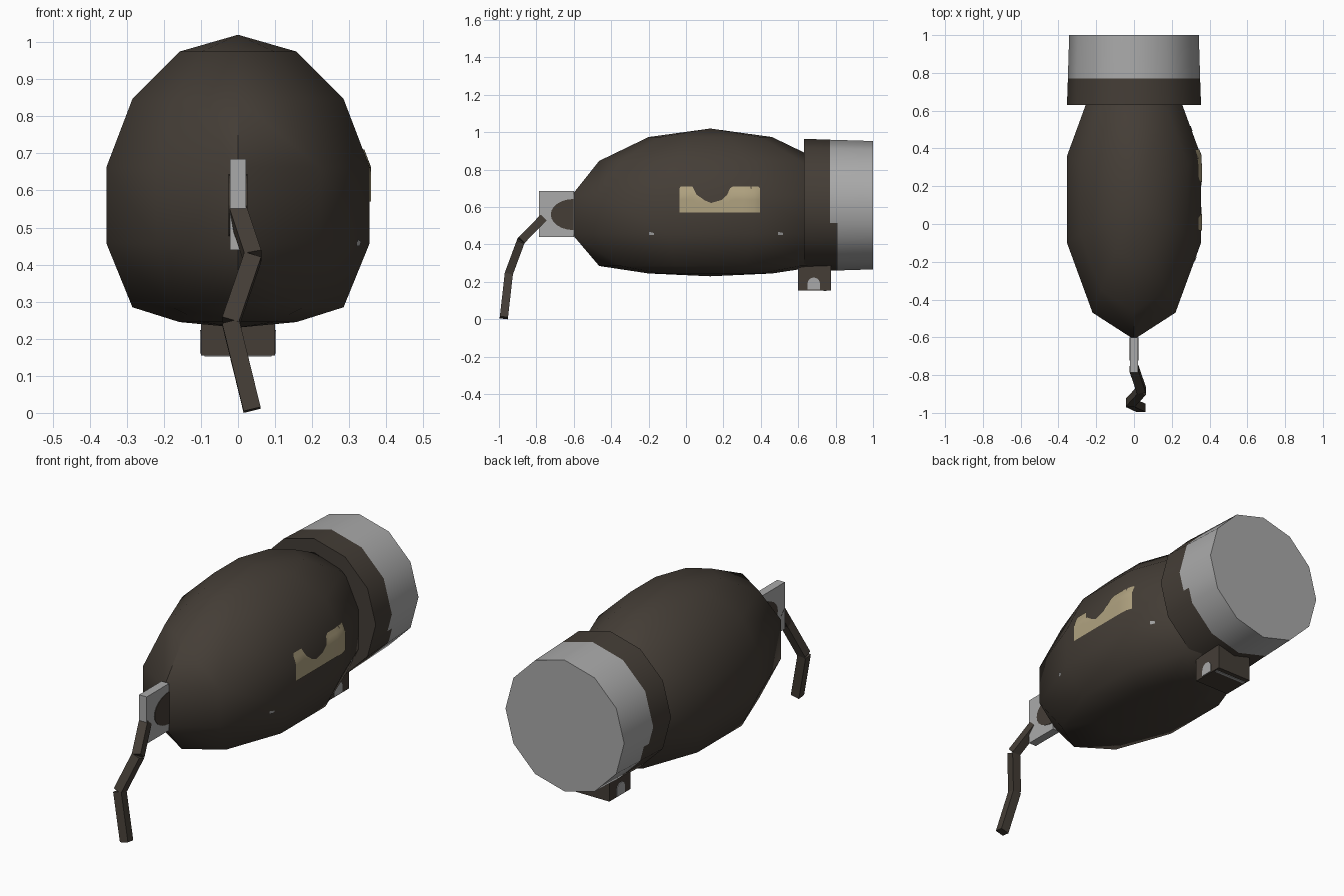
import bpy, bmesh, math
from mathutils import Matrix, Vector
from mathutils.bvhtree import BVHTree

if "Cube" in bpy.data.objects:
    bpy.data.objects.remove(bpy.data.objects["Cube"], do_unlink=True)


def material(name, rgb):
    m = bpy.data.materials.new(name)
    m.use_nodes = True
    m.diffuse_color = (*rgb, 1)
    m.node_tree.nodes["Principled BSDF"].inputs["Base Color"].default_value = (*rgb, 1)
    return m


DARK = material("dark brown", (0.058, 0.047, 0.037))
GRAY = material("light gray", (0.40, 0.40, 0.40))
TAN = material("tan label", (0.434, 0.362, 0.216))


def finish(name, bm, mats, smooth=None):
    bmesh.ops.recalc_face_normals(bm, faces=bm.faces)
    mesh = bpy.data.meshes.new(name)
    bm.to_mesh(mesh)
    bm.free()
    ob = bpy.data.objects.new(name, mesh)
    bpy.context.collection.objects.link(ob)
    for m in mats:
        mesh.materials.append(m)
    if smooth:
        bpy.ops.object.select_all(action='DESELECT')
        ob.select_set(True)
        bpy.context.view_layer.objects.active = ob
        bpy.ops.object.shade_smooth_by_angle(angle=math.radians(smooth))
    return ob


def lathe(profile, sides, start=0.0):
    """Revolve (radius, height) pairs around z."""
    bm = bmesh.new()
    rings = []
    for r, h in profile:
        angles = [start + math.tau * k / sides for k in range(sides)]
        rings.append([bm.verts.new((r * math.cos(a), r * math.sin(a), h)) for a in angles])
    for a, b in zip(rings, rings[1:]):
        for k in range(sides):
            n = (k + 1) % sides
            bm.faces.new((a[k], a[n], b[n], b[k]))
    bmesh.ops.remove_doubles(bm, verts=bm.verts, dist=0.0001)
    return bm


def box(name, low, high, mat):
    low, high = Vector(low), Vector(high)
    bm = bmesh.new()
    bmesh.ops.create_cube(bm, size=1, matrix=Matrix.Translation((low + high) / 2)
                          @ Matrix.Diagonal((*(high - low), 1)))
    return finish(name, bm, [mat])


def side_plate(name, outline, x, mat, thick=0.006):
    """Thin plate with a (y, z) outline, centred on the given x."""
    bm = bmesh.new()
    face = bm.faces.new([bm.verts.new((x - thick / 2, y, z)) for y, z in outline])
    out = bmesh.ops.extrude_face_region(bm, geom=[face])
    verts = [v for v in out["geom"] if isinstance(v, bmesh.types.BMVert)]
    bmesh.ops.translate(bm, verts=verts, vec=(thick, 0, 0))
    return finish(name, bm, [mat])


def arc(cy, cz, ry, rz, a0, a1, n=12):
    angles = [math.radians(a0 + (a1 - a0) * i / n) for i in range(n + 1)]
    return [(cy + ry * math.cos(a), cz + rz * math.sin(a)) for a in angles]


# Body: faceted egg with a flattened underside
flat = {5: 0.285, 6: 0.245, 7: 0.23}
profile = []
for i in range(8):
    t = math.pi * i / 7
    profile.append((math.sin(t), flat.get(i, 0.56 + 0.46 * math.cos(t))))
bm = lathe(profile, 10, -math.pi / 2)
bm.transform(Matrix.Translation((0, 0.13, 0)) @ Matrix.Diagonal((0.383, 0.76, 1, 1)))
bmesh.ops.recalc_face_normals(bm, faces=bm.faces)
surface = BVHTree.FromBMesh(bm)
finish("body", bm, [DARK], 50)

# Rear cap: dark collar, gray end with a stepped border
bm = lathe([(0, 0.63), (0.355, 0.63), (0.35, 0.77), (0.349, 0.81), (0.343, 1), (0, 1)], 12)
bm.transform(Matrix.Translation((0, 0, 0.61)) @ Matrix.Rotation(-math.pi / 2, 4, 'X'))
bmesh.ops.bisect_plane(bm, geom=bm.verts[:] + bm.edges[:] + bm.faces[:],
                       plane_co=(0, 0, 0.515), plane_no=(0, 0, 1))
for f in bm.faces:
    c = f.calc_center_median()
    f.material_index = int(c.y > 0.81 or (c.y > 0.77 and c.z > 0.515))
finish("rear_cap", bm, [DARK, GRAY], 40)

# Nose tab with a dark half disc on each side
box("nose_tab", (-0.022, -0.785, 0.44), (0.022, -0.6, 0.685), GRAY)
for side, x in (("left", 0.022), ("right", -0.022)):
    side_plate("nose_disc_" + side, arc(-0.601, 0.56, 0.122, 0.083, 90, 270), x, DARK)

# Rear foot with a gray arch on each side
box("rear_foot", (-0.1, 0.6, 0.155), (0.1, 0.775, 0.32), DARK)
arch = [(0.65, 0.16)] + arc(0.683, 0.19, 0.033, 0.033, 180, 0) + [(0.716, 0.16)]
for side, x in (("left", 0.1), ("right", -0.1)):
    side_plate("foot_arch_" + side, arch, x, GRAY)
box("foot_strip", (-0.09, 0.735, 0.152), (0.09, 0.75, 0.157), GRAY)

# Crooked hanging strap
path = [Vector(p) for p in ((0, -0.765, 0.54), (0.04, -0.882, 0.42),
                            (-0.02, -0.947, 0.245), (0.038, -0.974, 0.008))]
for i, (p, q) in enumerate(zip(path, path[1:])):
    d = q - p
    across = Vector((1, 0, 0)) - d * d.x / d.length_squared
    across.normalize()
    along = d.normalized()
    rot = Matrix((across, along.cross(across), along)).transposed().to_4x4()
    bm = bmesh.new()
    bmesh.ops.create_cube(bm, size=1, matrix=Matrix.Translation((p + q) / 2) @ rot
                          @ Matrix.Diagonal((0.047, 0.044, d.length, 1)))
    finish("strap_link_%d" % (i + 1), bm, [DARK])


def on_body(y, z, lift=0.004):
    hit = surface.ray_cast(Vector((2, y, z)), Vector((-1, 0, 0)))[0]
    return (hit.x + lift, y, z)


def decal(name, columns, bottom, rows, mat):
    """Sheet hugging the left of the body; columns are (y, top) pairs."""
    bm = bmesh.new()
    grid = [[bm.verts.new(on_body(y, bottom + (top - bottom) * r / rows))
             for r in range(rows + 1)] for y, top in columns]
    for a, b in zip(grid, grid[1:]):
        for r in range(rows):
            bm.faces.new((a[r], b[r], b[r + 1], a[r + 1]))
    return finish(name, bm, [mat], 50)


# Label with a bite out of its upper edge
decal("side_label", [(-0.035, 0.70), (-0.028, 0.71), (0.035, 0.71), (0.055, 0.668),
                     (0.1, 0.636), (0.135, 0.622), (0.19, 0.638), (0.22, 0.665),
                     (0.235, 0.7), (0.25, 0.71), (0.31, 0.71), (0.365, 0.71),
                     (0.388, 0.71), (0.395, 0.70)], 0.57, 6, TAN)

# Small worn specks
for name, y in (("front_speck", -0.185), ("rear_speck", 0.505)):
    decal(name, [(y - 0.013, 0.468), (y + 0.013, 0.462)], 0.45, 1, GRAY)
